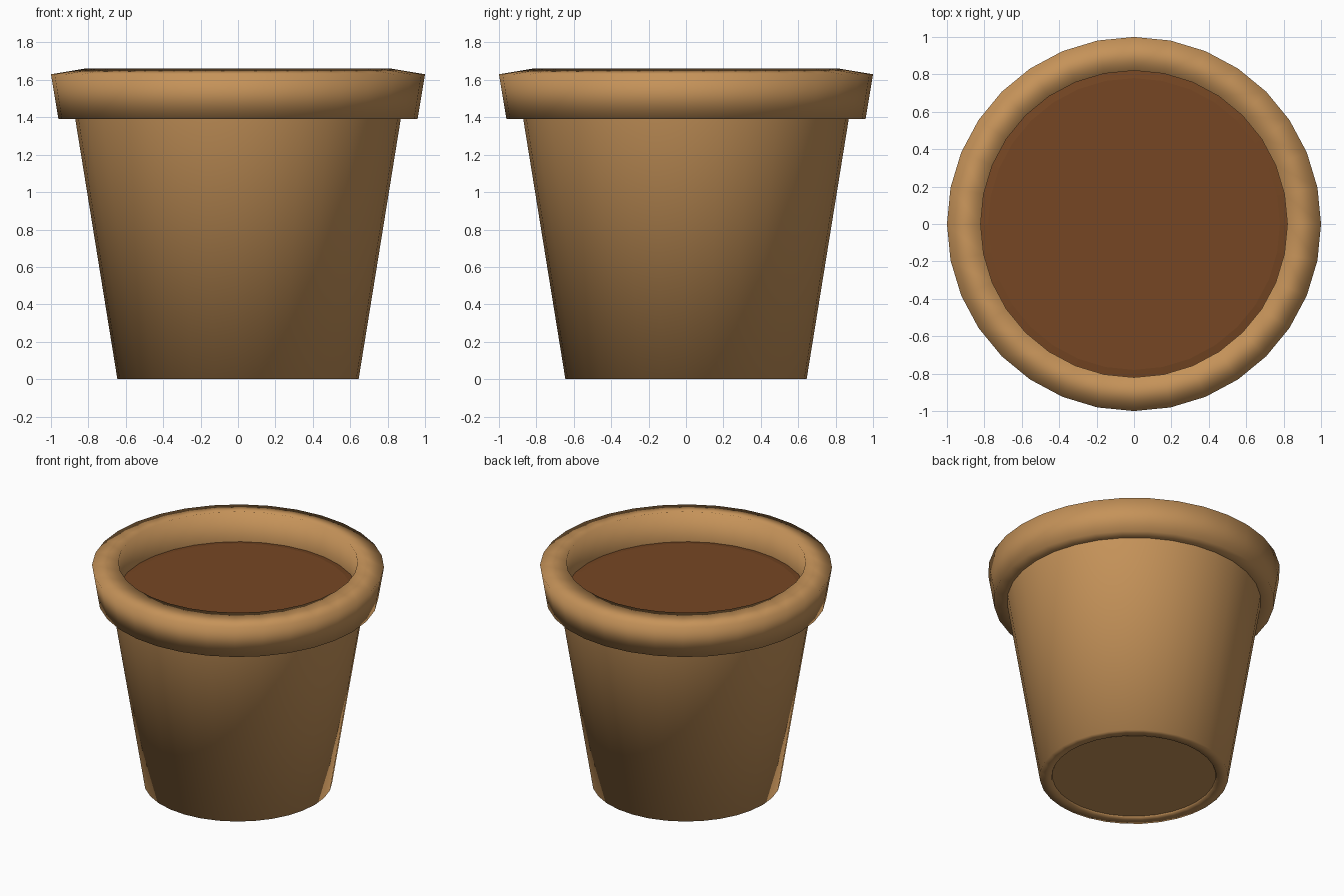
import bpy, bmesh, math

if "Cube" in bpy.data.objects:
    bpy.data.objects.remove(bpy.data.objects["Cube"])

SEGMENTS = 32


def material(name, colour):
    mat = bpy.data.materials.new(name)
    mat.diffuse_color = (*colour, 1)
    mat.use_nodes = True
    mat.node_tree.nodes["Principled BSDF"].inputs["Base Color"].default_value = mat.diffuse_color
    return mat


def lathe(name, profile, mat, cap_start=False, cap_end=False, smooth=True):
    """Spin a list of (radius, height) points around z."""
    bm = bmesh.new()
    rings = []
    for r, z in profile:
        ring = []
        for i in range(SEGMENTS):
            a = 2 * math.pi * i / SEGMENTS
            ring.append(bm.verts.new((r * math.cos(a), r * math.sin(a), z)))
        rings.append(ring)
    for low, high in zip(rings, rings[1:]):
        for i in range(SEGMENTS):
            j = (i + 1) % SEGMENTS
            bm.faces.new((low[i], low[j], high[j], high[i])).smooth = smooth
    if cap_start:
        bm.faces.new(rings[0][::-1])
    if cap_end:
        bm.faces.new(rings[-1])
    mesh = bpy.data.meshes.new(name)
    bm.to_mesh(mesh)
    bm.free()
    mesh.materials.append(mat)
    obj = bpy.data.objects.new(name, mesh)
    bpy.context.collection.objects.link(obj)
    return obj


clay = material("terracotta", (0.56, 0.29, 0.10))
earth = material("brown_soil", (0.18, 0.062, 0.017))

# Tapered body with a shallow recessed base
lathe("pot_body", [(0.56, 0.012), (0.565, 0.0), (0.645, 0.0), (0.87, 1.39)],
      clay, cap_start=True)

# Thick flared rim with a gently sloping top and open inside
lathe("pot_rim", [(0.87, 1.39), (0.96, 1.39), (1.0, 1.63), (0.82, 1.66),
                  (0.825, 1.41)], clay)

# Soil filling, slightly lower at its edge
lathe("soil", [(0.825, 1.43), (0.78, 1.437)], earth, cap_end=True, smooth=False)
